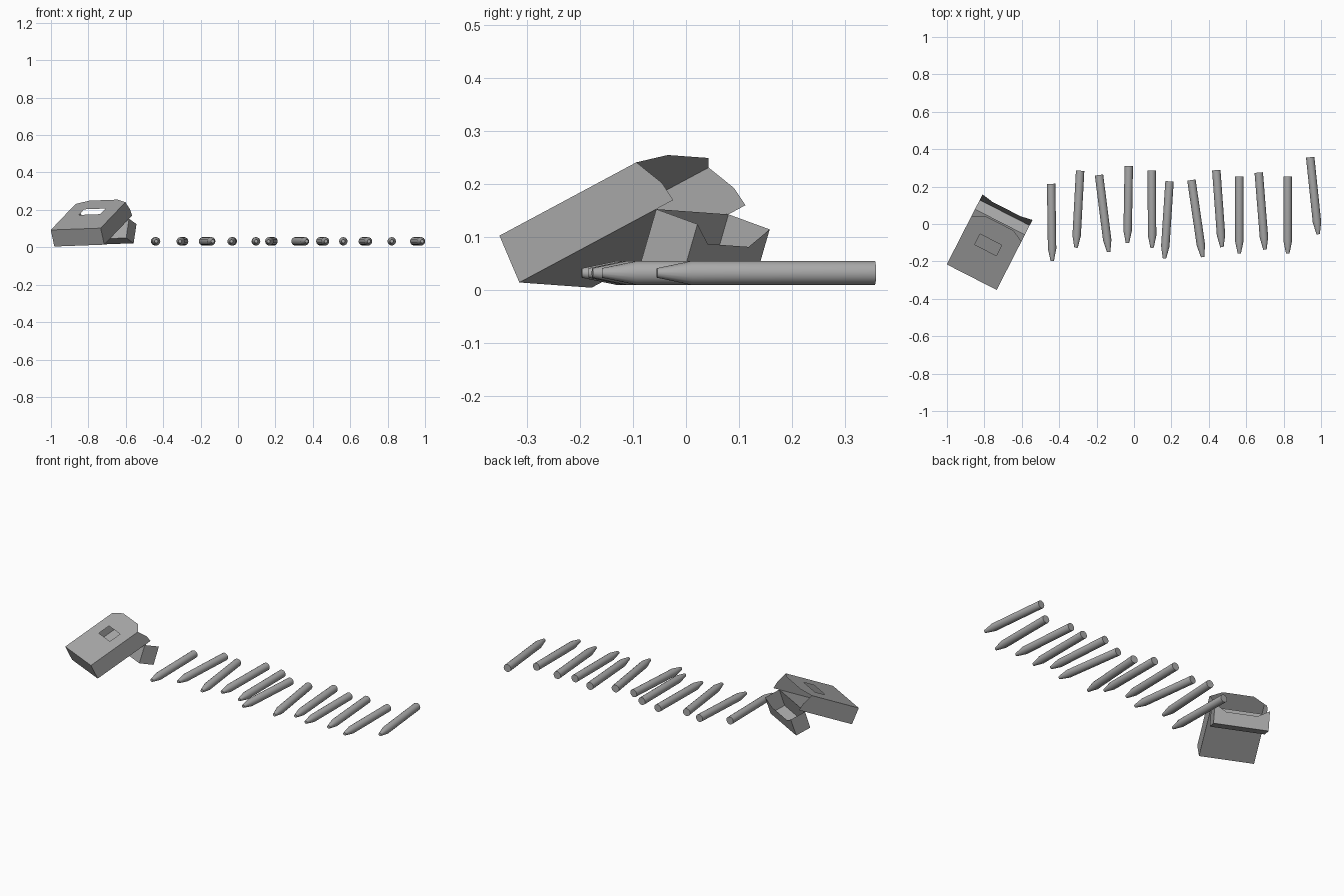
import bpy, bmesh
from math import radians, cos, sin
from mathutils import Vector, Matrix

cube = bpy.data.objects.get("Cube")
if cube:
    bpy.data.objects.remove(cube, do_unlink=True)

grey = bpy.data.materials.new("plain grey")
grey.use_nodes = True
tone = (0.4, 0.4, 0.4, 1)
grey.diffuse_color = tone
grey.node_tree.nodes["Principled BSDF"].inputs["Base Color"].default_value = tone


def make_object(name, bm):
    mesh = bpy.data.meshes.new(name)
    bm.to_mesh(mesh)
    bm.free()
    mesh.materials.append(grey)
    ob = bpy.data.objects.new(name, mesh)
    bpy.context.collection.objects.link(ob)
    return ob


def card(name, panels):
    """Thin card shell made of flat panels."""
    bm = bmesh.new()
    for panel in panels:
        bm.faces.new([bm.verts.new(p) for p in panel])
    bmesh.ops.remove_doubles(bm, verts=bm.verts, dist=0.0005)
    return make_object(name, bm)


# Carton frame: across its width, and level along its length
across = Vector((0.89, -0.455, -0.0)).normalized()
along = Vector((0.455, 0.89, 0)).normalized()
across_tilted = (across + Vector((0, 0, 0.033))).normalized()
corner = Vector((-0.715, -0.315, 0.014))     # right bottom corner of the closed end
W, D, L = 0.30, 0.098, 0.322                 # width, depth, body length
TAB, CUT = 0.037, 0.065                      # front tongue and its chamfer
pitch = radians(25.5)


def place(origin, long_dir, deep_dir):
    """Local (width, length, depth) to world."""
    return lambda w, s, t: origin - across_tilted * w + long_dir * s + deep_dir * t


up = Vector((0, 0, 1))
body = place(corner, along * cos(pitch) + up * sin(pitch),
             -along * sin(pitch) + up * cos(pitch))

# Open carton body: closed end, back, shaped sides, front with tongue and window
side = [(0, 0), (L + 0.04, 0), (L + 0.032, 0.04), (L, D), (0, D)]
w0, w1, s0, s1 = 0.085, 0.215, 0.18, 0.25
panels = [
    [body(0, 0, 0), body(W, 0, 0), body(W, 0, D), body(0, 0, D)],
    [body(0, 0, 0), body(0, L, 0), body(W, L, 0), body(W, 0, 0)],
    [body(0, s, t) for s, t in side],
    [body(W, s, t) for s, t in reversed(side)],
    [body(0, 0, D), body(W, 0, D), body(w1, s0, D), body(w0, s0, D)],
    [body(W, 0, D), body(W, L, D), body(w1, s1, D), body(w1, s0, D)],
    [body(W, L, D), body(W - CUT, L + TAB, D), body(CUT, L + TAB, D),
     body(0, L, D), body(w0, s1, D), body(w1, s1, D)],
    [body(0, L, D), body(0, 0, D), body(w0, s0, D), body(w0, s1, D)],
]
card("carton_body", panels)

# Hinged lid hanging from the back panel, front flap notched to match the tongue
swing = radians(18)
lid = place(body(0, L, 0), -along * sin(swing) - up * cos(swing),
            along * cos(swing) - up * sin(swing))
H, T = 0.108, 0.092
card("carton_lid", [
    [lid(0, 0, 0), lid(0, H, 0), lid(W, H, 0), lid(W, 0, 0)],
    [lid(0, 0, 0), lid(0, 0, T), lid(0, H, T), lid(0, H, 0)],
    [lid(W, 0, 0), lid(W, H, 0), lid(W, H, T), lid(W, 0, T)],
    [lid(0, H, 0), lid(0, H, T), lid(W, H, T), lid(W, H, 0)],
    [lid(0, 0, T), lid(CUT, TAB, T), lid(W - CUT, TAB, T), lid(W, 0, T),
     lid(W, H, T), lid(0, H, T)],
])


def crayon(name, back, tip):
    """Round stick with a blunt tapered tip."""
    a, b = Vector((*back, 0.032)), Vector((*tip, 0.032))
    length = (b - a).length
    bm = bmesh.new()
    profile = [(0.0225, 0), (0.0225, length - 0.065), (0.009, length)]
    rings = []
    for r, z in profile:
        ring = bmesh.ops.create_circle(bm, segments=16, radius=r,
                                       matrix=Matrix.Translation((0, 0, z)))
        rings.append(ring["verts"])
    for low, high in zip(rings, rings[1:]):
        for i in range(16):
            j = (i + 1) % 16
            bm.faces.new((low[i], low[j], high[j], high[i]))
    bm.faces.new(rings[0])
    bm.faces.new(rings[-1])
    bmesh.ops.recalc_face_normals(bm, faces=bm.faces)
    turn = (b - a).to_track_quat('Z', 'Y').to_matrix().to_4x4()
    bm.transform(Matrix.Translation(a) @ turn)
    ob = make_object(name, bm)
    bpy.ops.object.select_all(action='DESELECT')
    ob.select_set(True)
    bpy.context.view_layer.objects.active = ob
    bpy.ops.object.shade_smooth_by_angle(angle=radians(30))


# Row of loose crayons: back end x, y, then sideways drift of the tip
row = [(-.443, .215, .006), (-.288, .285, -.022), (-.187, .262, .052),
       (-.028, .31, -.007), (.095, .285, .002), (.19, .228, -.027),
       (.307, .235, .06), (.44, .288, .03), (.563, .255, 0),
       (.667, .275, .033), (.822, .253, 0), (.942, .357, .043)]
for n, (x, y, drift) in enumerate(row, 1):
    crayon(f"crayon_{n}", (x, y), (x + drift, y - 0.412))
